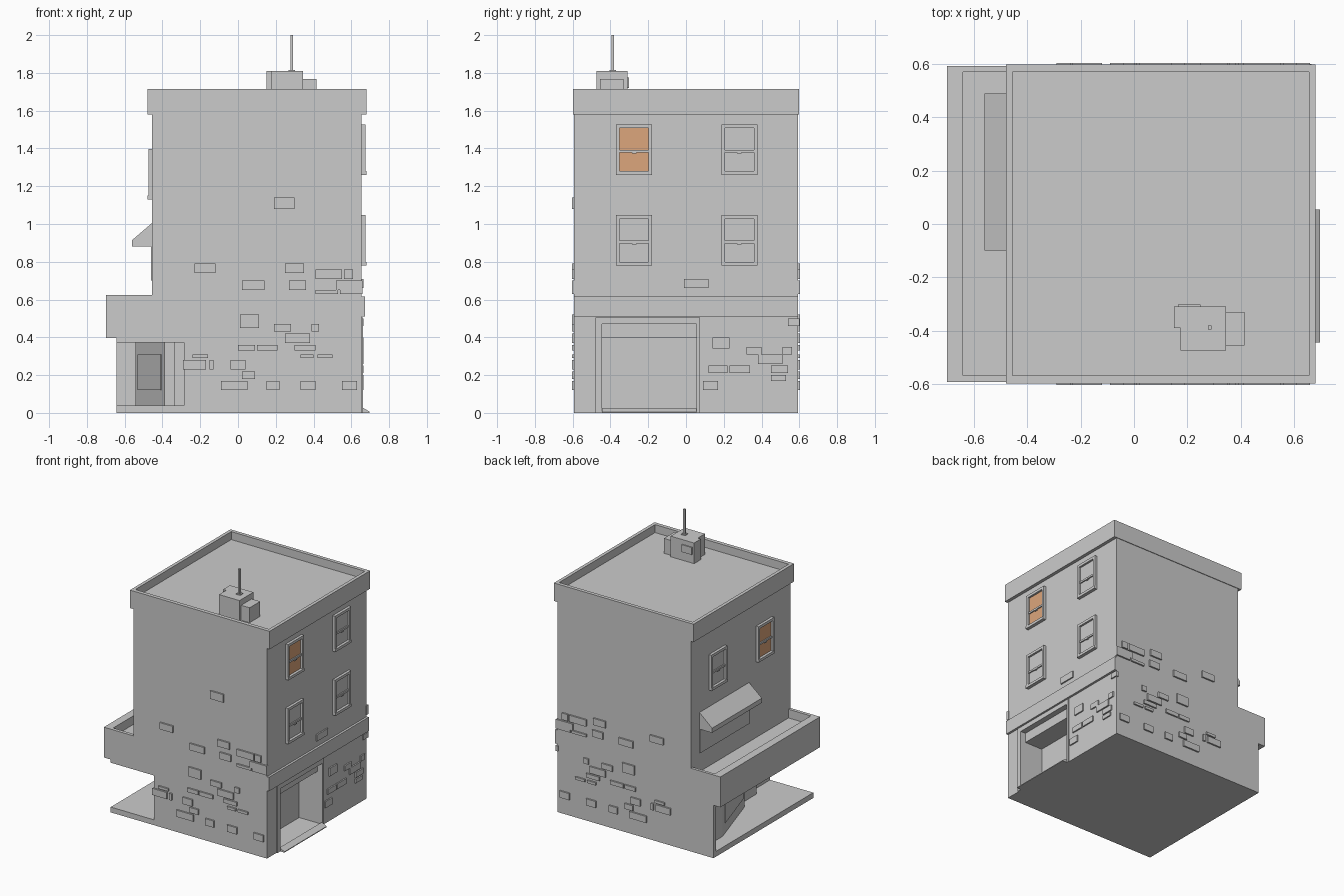
import bpy, bmesh, math
from mathutils import Vector

cube = bpy.data.objects.get("Cube")
if cube:
    bpy.data.objects.remove(cube)


def material(name, rgb):
    m = bpy.data.materials.new(name)
    m.use_nodes = True
    m.diffuse_color = (*rgb, 1)
    m.node_tree.nodes["Principled BSDF"].inputs["Base Color"].default_value = (*rgb, 1)
    return m


GREY = material("plaster_grey", (0.6, 0.6, 0.6))
ORANGE = material("lit_window_orange", (0.72, 0.38, 0.2))


def finish(name, bm, mat):
    bmesh.ops.recalc_face_normals(bm, faces=bm.faces)
    mesh = bpy.data.meshes.new(name)
    bm.to_mesh(mesh)
    bm.free()
    mesh.materials.append(mat)
    ob = bpy.data.objects.new(name, mesh)
    bpy.context.collection.objects.link(ob)
    return ob


def add_box(bm, x, y, z):
    """Add a box given as three (low, high) ranges."""
    verts = bmesh.ops.create_cube(bm, size=1)["verts"]
    for v in verts:
        v.co = [r[0] + (c + 0.5) * (r[1] - r[0]) for c, r in zip(v.co, (x, y, z))]


def boxes(name, items, mat=GREY):
    bm = bmesh.new()
    for item in items:
        add_box(bm, *item)
    return finish(name, bm, mat)


def prism(name, points, low, high, along_y=False):
    """Extrude an outline along z, or an x-z outline along y."""
    bm = bmesh.new()
    place = (lambda a, b: (a, low, b)) if along_y else (lambda a, b: (a, b, low))
    face = bm.faces.new([bm.verts.new(place(a, b)) for a, b in points])
    step = Vector((0, high - low, 0)) if along_y else Vector((0, 0, high - low))
    out = bmesh.ops.extrude_face_region(bm, geom=[face])["geom"]
    bmesh.ops.translate(bm, vec=step, verts=[g for g in out if isinstance(g, bmesh.types.BMVert)])
    return finish(name, bm, GREY)


L, R, D = -0.455, 0.655, 0.592      # left wall, right wall, half depth
SHOP = -0.285                       # shop front line under the balcony
CEIL = 0.397
G0, G1 = -0.445, 0.055              # garage opening


def garage_notch(x):
    return [(R, G0), (x, G0), (x, G1), (R, G1)]


# Ground floor: angled shop front on the left, garage recess on the right
shop_front = [(-0.643, D), (-0.643, 0.56), (-0.542, 0.56), (-0.542, 0.34),
              (-0.39, -0.14), (-0.34, -0.14), (-0.34, -0.35), (SHOP, -0.35), (SHOP, -D)]
prism("ground_floor", shop_front + [(R, -D)] + garage_notch(0.47) + [(R, D)], 0, CEIL)
prism("garage_header", [(L, -D), (R, -D)] + garage_notch(0.62) + [(R, D), (L, D)], CEIL, 0.47)
boxes("upper_floors", [((L, R), (-D, D), (0.47, 1.655))])
boxes("porch_floor", [((-0.643, SHOP), (-D, D), (0, 0.04))])
boxes("porch_ceiling", [((-0.643, SHOP), (-D, D), (0.373, CEIL))])
boxes("garage_floor", [((0.46, R), (G0, G1), (0, 0.012))])
boxes("garage_trim", [((R, 0.663), (-0.478, G0), (0, 0.505)),
                      ((R, 0.663), (G1, 0.073), (0, 0.505)),
                      ((R, 0.663), (G0, G1), (0.47, 0.505))])
prism("garage_ramp", [(R, 0), (0.697, 0), (0.697, 0.006), (0.665, 0.025), (R, 0.025)],
      G0, G1, True)
boxes("right_ledge", [((R, 0.672), (-D, D), (0.51, 0.615))])

# Window pane on the angled shop front
pane = boxes("shop_window", [((-0.2, 0.2), (-0.004, 0.004), (0.12, 0.31))])
pane.location = (-0.468, 0.1, 0)
pane.rotation_euler.z = math.atan2(-0.48, 0.152)

# Parapet around the sunken roof
P = 0.597
boxes("roof_parapet", [
    ((-0.48, L), (-P, P), (1.58, 1.715)), ((R, 0.68), (-P, P), (1.58, 1.715)),
    ((L, R), (-P, -0.568), (1.58, 1.715)), ((L, R), (0.57, P), (1.58, 1.715))])

# Balcony over the shop, with a low rim
B = -0.70
boxes("balcony_base", [((B, L), (-D, D), (CEIL, 0.56))])
boxes("balcony_rim", [((B, -0.64), (-D, D), (0.56, 0.625)),
                      ((-0.64, L), (-D, -0.567), (0.56, 0.625)),
                      ((-0.64, L), (0.57, D), (0.56, 0.625))])

# Awning and the hatch below it
prism("awning", [(L, 0.88), (-0.56, 0.88), (-0.56, 0.915), (L, 1.005)], -0.10, 0.49, True)
boxes("hatch_panel", [((L - 0.006, L), (-0.10, 0.49), (0.70, 0.88))])


# Sash windows
def sash_window(side, wall, y, z, glass):
    def out(depth):
        return tuple(sorted((wall, wall + side * depth)))
    w, i, top = 0.095, 0.077, z + 0.267
    name = "right" if side > 0 else "left"
    boxes(name + "_window_frame", [
        (out(0.02), (y - w, y - i), (z, top)), (out(0.02), (y + i, y + w), (z, top)),
        (out(0.02), (y - i, y + i), (top - 0.02, top)),
        (out(0.025), (y - w, y + w), (z, z + 0.02)),
        (out(0.014), (y - i, y + i), (z + 0.118, z + 0.132)),
        (out(0.018), (y - 0.012, y + 0.012), (z + 0.112, z + 0.12))])
    boxes(name + "_window_glass", [(out(0.005), (y - i, y + i), (z + 0.02, top - 0.02))], glass)


for y, glass in ((-0.275, ORANGE), (0.283, GREY)):
    sash_window(1, R, y, 1.26, glass)
    sash_window(1, R, y, 0.78, GREY)
    sash_window(-1, L, y, 1.13, glass)

# Exposed bricks in hundredths: (bottom, top) then spans along the wall
side_rows = {
    (74, 79): [(-23, -12), (25, 35)], (71, 76): [(41, 55), (56, 61)],
    (65, 70): [(2, 14), (27, 36), (52, 66)], (63, 65): [(41, 53), (54, 66)],
    (45, 52): [(1, 11)], (43, 47): [(19, 28), (39, 43)], (37, 42): [(25, 38)],
    (33, 36): [(0, 9), (10, 21), (30, 41)],
    (29, 31): [(-24, -16), (33, 40), (42, 50)],
    (23, 28): [(-29, -17), (-15, -13), (-4, 4)], (18, 22): [(2, 9)],
    (12, 17): [(-9, 5), (15, 22), (33, 41), (55, 63)]}
right_rows = {
    (66, 71): [(-1, 12)], (46, 50): [(54, 60)], (34, 40): [(14, 23)],
    (31, 35): [(32, 40), (51, 56)], (26, 31): [(38, 51)],
    (21, 25): [(12, 22), (23, 34), (45, 54)], (17, 20): [(45, 53)], (12, 17): [(9, 17)]}


def bricks(name, rows, place):
    boxes(name, [place((a / 100, b / 100), (lo / 100, hi / 100))
                 for (lo, hi), spans in rows.items() for a, b in spans])


bricks("back_bricks", side_rows, lambda s, z: (s, (D - 0.01, D + 0.012), z))
bricks("front_bricks", {**side_rows, (108, 114): [(19, 30)]},
       lambda s, z: (s, (-D - 0.012, 0.01 - D), z))
bricks("right_bricks", right_rows, lambda s, z: ((R - 0.01, R + 0.01), s, z))

# Rooftop unit with side box, vent and aerial
ROOF = 1.65
prism("roof_unit", [(0.15, -0.31), (0.15, -0.39), (0.175, -0.39), (0.175, -0.475),
                    (0.345, -0.475), (0.345, -0.31)], ROOF, 1.81)
boxes("roof_unit_side_box", [((0.345, 0.415), (-0.455, -0.33), (ROOF, 1.767))])
boxes("roof_unit_vent", [((0.165, 0.25), (-0.31, -0.302), (1.72, 1.775))])
boxes("aerial", [((0.267, 0.301), (-0.405, -0.371), (1.81, 1.815)),
                 ((0.277, 0.291), (-0.395, -0.381), (1.81, 2.0))])
